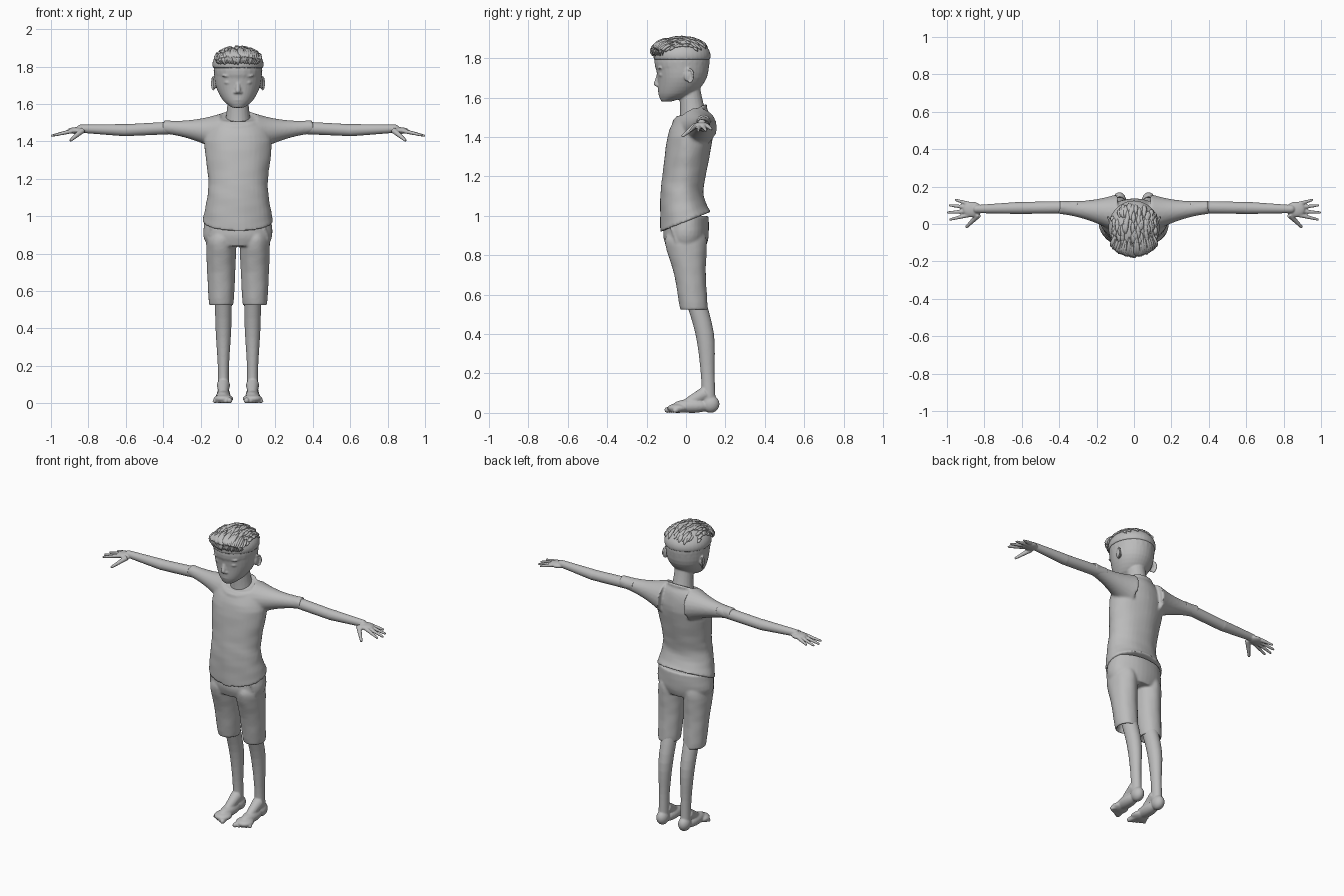
import bpy, bmesh, math, random
from math import sin, cos, pi
from mathutils import Vector, Matrix

random.seed(4)
if "Cube" in bpy.data.objects:
    bpy.data.objects.remove(bpy.data.objects["Cube"])

GREY = (.5, .5, .5, 1)
clay = bpy.data.materials.new("clay_grey")
clay.use_nodes = True
clay.diffuse_color = GREY
clay.node_tree.nodes["Principled BSDF"].inputs["Base Color"].default_value = GREY


def spline(rows, steps=4):
    """Catmull-Rom interpolation through rows of numbers."""
    out = []
    last = len(rows) - 1
    for i in range(last):
        neighbours = rows[max(i - 1, 0)], rows[i], rows[i + 1], rows[min(i + 2, last)]
        for k in range(steps):
            t = k / steps
            out.append([b + t / 2 * (c - a + t * (2 * a - 5 * b + 4 * c - d + t * (3 * (b - c) + d - a)))
                        for a, b, c, d in zip(*neighbours)])
    return out + [list(rows[-1])]


def circle(count):
    return [(cos(2 * pi * i / count), sin(2 * pi * i / count)) for i in range(count)]


def skin(bm, rings):
    """Closed surface through rings of points."""
    rings = [[bm.verts.new(point) for point in ring] for ring in rings]
    faces = [bm.faces.new(rings[0]), bm.faces.new(reversed(rings[-1]))]
    for lower, upper in zip(rings, rings[1:]):
        for i in range(len(lower)):
            faces.append(bm.faces.new((lower[i - 1], upper[i - 1], upper[i], lower[i])))
    bmesh.ops.recalc_face_normals(bm, faces=faces)


def stack(bm, rows, x=0, ripple=0, end_tilt=0):
    """Ellipses stacked upward: (z, y, half width, half depth), tilted toward both ends."""
    rings = []
    rows = spline(rows)
    for index, (z, y, width, depth) in enumerate(rows):
        tilt = end_tilt * abs(2 * index / (len(rows) - 1) - 1) ** 4
        ring = []
        for i, (c, s) in enumerate(circle(36)):
            fold = 1 + ripple * sin(i * .9 + z * 40) * sin(z * 30 - i / 3)
            ring.append((x + width * c * fold, y + depth * s * fold, z + tilt * depth * s))
        rings.append(ring)
    skin(bm, rings)


def limb(bm, path, sides=16, flat=1):
    """Tube along a path of (point, radius) pairs."""
    rows = spline([(*point, radius) for point, radius in path], 3)
    points = [Vector(row[:3]) for row in rows]
    rings = []
    for i, point in enumerate(points):
        along = (points[min(i + 1, len(points) - 1)] - points[max(i - 1, 0)]).normalized()
        up = Vector((0, 0, 1)) if abs(along.z) < .9 else Vector((0, 1, 0))
        across = along.cross(up).normalized()
        over = across.cross(along) * flat
        rings.append([point + (across * c + over * s) * rows[i][3] for c, s in circle(sides)])
    skin(bm, rings)


def ball(bm, centre, size):
    place = Matrix.Translation(centre) @ Matrix.Diagonal((*size, 1))
    bmesh.ops.create_uvsphere(bm, u_segments=24, v_segments=16, radius=1, matrix=place)


def taper(bm, start, end, thick, thin, ease=1, tip=True):
    """Straight tapering tube, with a rounded tip if wanted."""
    start, end = Vector(start), Vector(end)
    steps = [i / 6 for i in range(7)]
    limb(bm, [(start.lerp(end, t), thin + (thick - thin) * (1 - t) ** ease) for t in steps], 20)
    if tip:
        ball(bm, end, (thin, thin, thin))


def part(name, build, voxel, softness):
    """Run a builder and fuse its pieces into one smooth skin."""
    bm = bmesh.new()
    build(bm)
    mesh = bpy.data.meshes.new(name)
    bm.to_mesh(mesh)
    bm.free()
    mesh.materials.append(clay)
    mesh.shade_smooth()
    part_object = bpy.data.objects.new(name, mesh)
    bpy.context.collection.objects.link(part_object)
    if voxel:
        fuse = part_object.modifiers.new("fuse", 'REMESH')
        fuse.mode, fuse.voxel_size, fuse.use_smooth_shade = 'VOXEL', voxel, True
        soften = part_object.modifiers.new("soften", 'SMOOTH')
        soften.factor, soften.iterations = .5, softness


# Head, neck, ears and facial features
def build_head(bm):
    ball(bm, (0, -.02, 1.78), (.13, .14, .12))
    stack(bm, [(1.58, -.1, .03, .025), (1.62, -.05, .08, .09), (1.7, -.02, .12, .125), (1.8, -.02, .13, .14)])
    taper(bm, (0, .045, 1.45), (0, .015, 1.66), .08, .055, ease=2)
    taper(bm, (0, -.135, 1.74), (0, -.15, 1.67), .006, .014)
    for lip_height in (1.622, 1.634):
        ball(bm, (0, -.13, lip_height), (.03, .012, .006))
    for side in (1, -1):
        ball(bm, (side * .013, -.143, 1.662), (.01, .01, .008))
        ball(bm, (side * .05, -.12, 1.715), (.024, .018, .012))
        ball(bm, (side * .05, -.13, 1.75), (.035, .014, .007))
        ball(bm, (side * .125, .01, 1.71), (.01, .02, .03))
        rim = [pi - i * pi / 4 for i in range(7)]
        limb(bm, [((side * (.13 + .01 * cos(a)), .015 - .022 * cos(a - pi), 1.71 + .035 * sin(a)), .006)
                  for a in rim])


# Swept-back hair: a dome under overlapping locks and a raised fringe
def build_hair_cap(bm):
    angles = [pi / 2 * i / 9 for i in range(-1, 9)]
    stack(bm, [(1.81 + .095 * sin(a), -.02, .137 * cos(a), .145 * cos(a)) for a in angles])


def lock(bm, across, start, sweep, lift, thickness):
    """One lock lying over the dome from front to back."""
    girth = math.sqrt(1 - across ** 2)
    path = []
    for k in range(5):
        angle = start + sweep * k / 4
        swell = sin(pi * (k + .3) / 4.6)
        reach = 1 + lift * swell
        point = (across * .135 * reach, -.02 - .145 * girth * reach * cos(angle),
                 1.81 + .095 * girth * reach * sin(angle))
        path.append((point, thickness * swell))
    limb(bm, path, sides=8, flat=.6)


def build_hair_locks(bm):
    for _ in range(130):
        lock(bm, random.uniform(-.85, .85), random.uniform(.2, 2.3), .5, .02, .012)
    for i in range(25):
        lock(bm, (i - 12) / 16, random.uniform(0, .1), random.uniform(.8, 1.2), .13, .014)


# T-shirt with short sleeves and a round collar
def build_shirt(bm):
    stack(bm, [(.97, 0, .19, .13), (1.1, -.02, .165, .11), (1.2, -.01, .16, .11), (1.4, .02, .18, .115),
               (1.5, .035, .14, .09), (1.53, .03, .1, .07)], ripple=.015, end_tilt=.4)
    for side in (1, -1):
        taper(bm, (side * .1, .06, 1.45), (side * .4, .09, 1.478), .1, .036, ease=2, tip=False)
    turn = [i * pi / 8 for i in range(17)]
    limb(bm, [((.105 * sin(a), .02 - .08 * cos(a), 1.52 - .04 * cos(a)), .009) for a in turn])


# Knee-length shorts with hollow cuffs and pocket seams
def build_shorts(bm):
    stack(bm, [(.84, 0, .16, .1), (.9, 0, .185, .115), (1, .005, .175, .11)], ripple=.01)
    for side in (1, -1):
        stack(bm, [(.58, .04, .05, .055), (.54, .04, .05, .055), (.53, .04, .065, .07),
                   (.7, .02, .075, .08), (.85, 0, .08, .105), (.9, 0, .07, .1)], x=side * .09, ripple=.015)
        taper(bm, (side * .14, -.08, .95), (side * .165, -.05, .87), .006, .004)


# Arm, palm, four spread fingers and a thumb
def build_arm(bm, side):
    elbow, wrist = (side * .6, .086, 1.46), (side * .84, .08, 1.468)
    taper(bm, (side * .3, .09, 1.475), elbow, .034, .032)
    taper(bm, elbow, wrist, .033, .022)
    ball(bm, (side * .865, .078, 1.458), (.05, .042, .018))
    for k in range(4):
        spread = .3 - .18 * k
        length = .11 - .01 * (k - 2) ** 2
        knuckle = Vector((side * .885, .108 - .02 * k, 1.456))
        reach = Vector((side * cos(spread), sin(spread), -.23)) * length
        taper(bm, knuckle, knuckle + reach, .012, .007)
    taper(bm, (side * .83, .05, 1.46), (side * .895, -.015, 1.406), .016, .008)


# Bare shin, heel, instep and five toes
def build_leg(bm, side):
    x = side * .078
    stack(bm, [(.06, .115, .03, .035), (.2, .11, .03, .035), (.4, .095, .042, .047), (.6, .04, .046, .052)], x=x)
    ball(bm, (x, .125, .045), (.036, .045, .045))
    ball(bm, (x, .03, .035), (.04, .1, .035))
    ball(bm, (x, -.04, .024), (.053, .055, .024))
    taper(bm, (x, .1, .1), (x, -.03, .03), .036, .02)
    for k in range(5):
        radius = .015 if k == 0 else .011
        root = (side * (.055 + .014 * k), -.04, .02)
        taper(bm, root, (side * (.045 + .02 * k), -.095 + .01 * k, radius), .018, radius)


part("head", build_head, voxel=.005, softness=3)
part("hair_cap", build_hair_cap, voxel=.006, softness=2)
part("hair_locks", build_hair_locks, voxel=0, softness=0)
part("shirt", build_shirt, voxel=.008, softness=4)
part("shorts", build_shorts, voxel=.007, softness=4)
for label, side in (("left", 1), ("right", -1)):
    part(label + "_arm", lambda bm: build_arm(bm, side), voxel=.0045, softness=2)
    part(label + "_leg", lambda bm: build_leg(bm, side), voxel=.005, softness=3)
